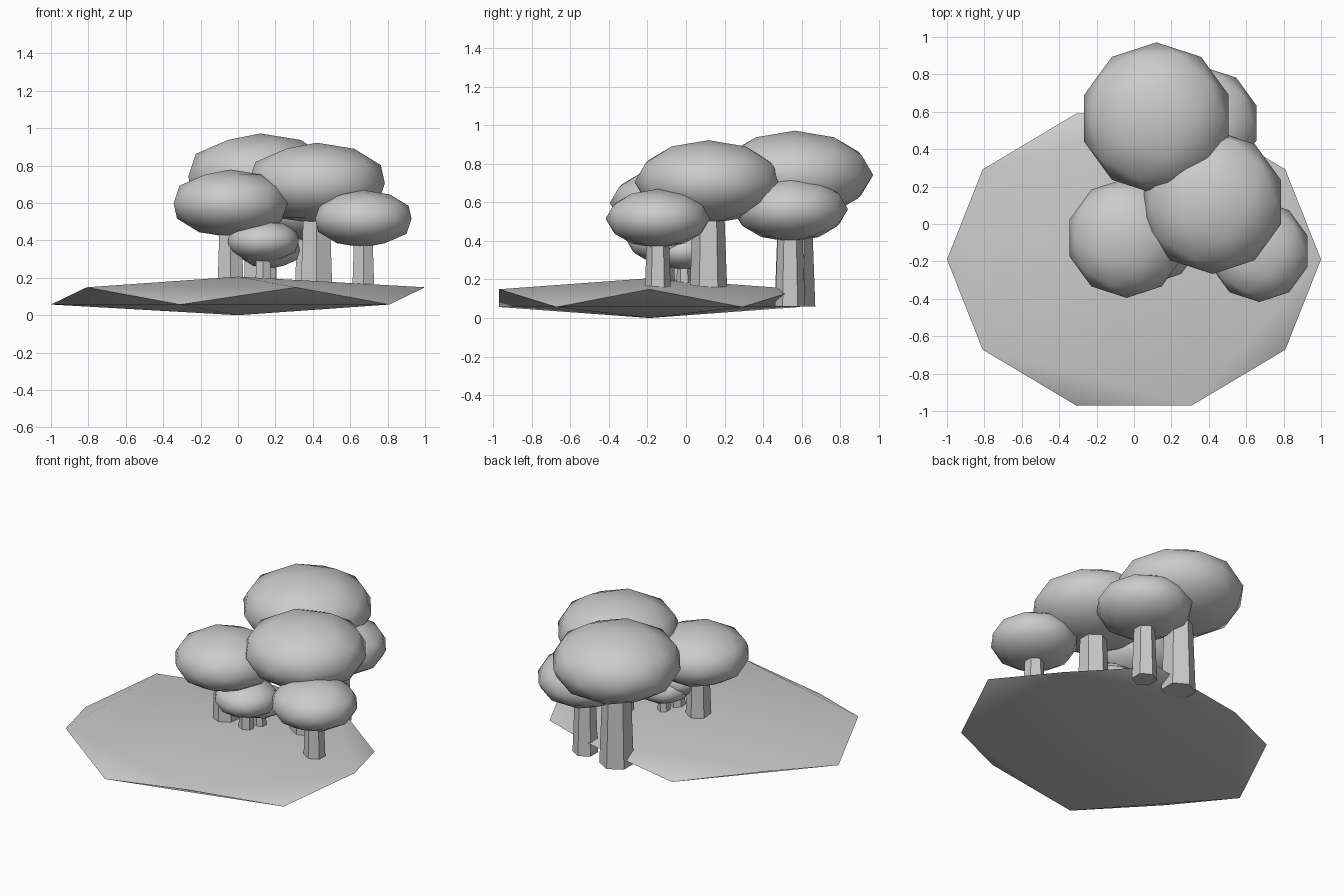
import bpy
import math

if "Cube" in bpy.data.objects:
    bpy.data.objects.remove(bpy.data.objects["Cube"])

GROUND_BASE = 0.06   # height of the trunk feet


def blob(name, subdivisions, location, scale):
    """Flattened low-poly ball with soft shading."""
    bpy.ops.mesh.primitive_ico_sphere_add(subdivisions=subdivisions, radius=1, location=location)
    ob = bpy.context.object
    ob.name = name
    ob.scale = scale
    bpy.ops.object.transform_apply(location=False, rotation=False, scale=True)
    bpy.ops.object.shade_smooth_by_angle(angle=math.radians(50))
    return ob


def tree(index, x, y, size):
    """Tapered six-sided trunk with a squashed canopy, all scaled by size."""
    height = 1.5 * size
    bpy.ops.mesh.primitive_cone_add(vertices=6, radius1=0.26 * size, radius2=0.205 * size,
                                    depth=height, location=(x, y, GROUND_BASE + height / 2))
    bpy.context.object.name = f"trunk_{index}"
    blob(f"canopy_{index}", 2, (x, y, GROUND_BASE + 1.68 * size), (size, size, 0.565 * size))


# Ground: flattened icosahedron
blob("ground", 1, (0, -0.19, 0.103), (1.118, 0.917, 0.103))

# Trees: x, y, canopy radius
trees = [
    (0.12, 0.565, 0.406),
    (0.42, 0.117, 0.384),
    (-0.04, -0.075, 0.32),
    (0.37, 0.54, 0.30),
    (0.67, -0.146, 0.271),
    (0.135, -0.105, 0.2),
    (0.17, -0.01, 0.17),
]
for i, t in enumerate(trees, 1):
    tree(i, *t)
